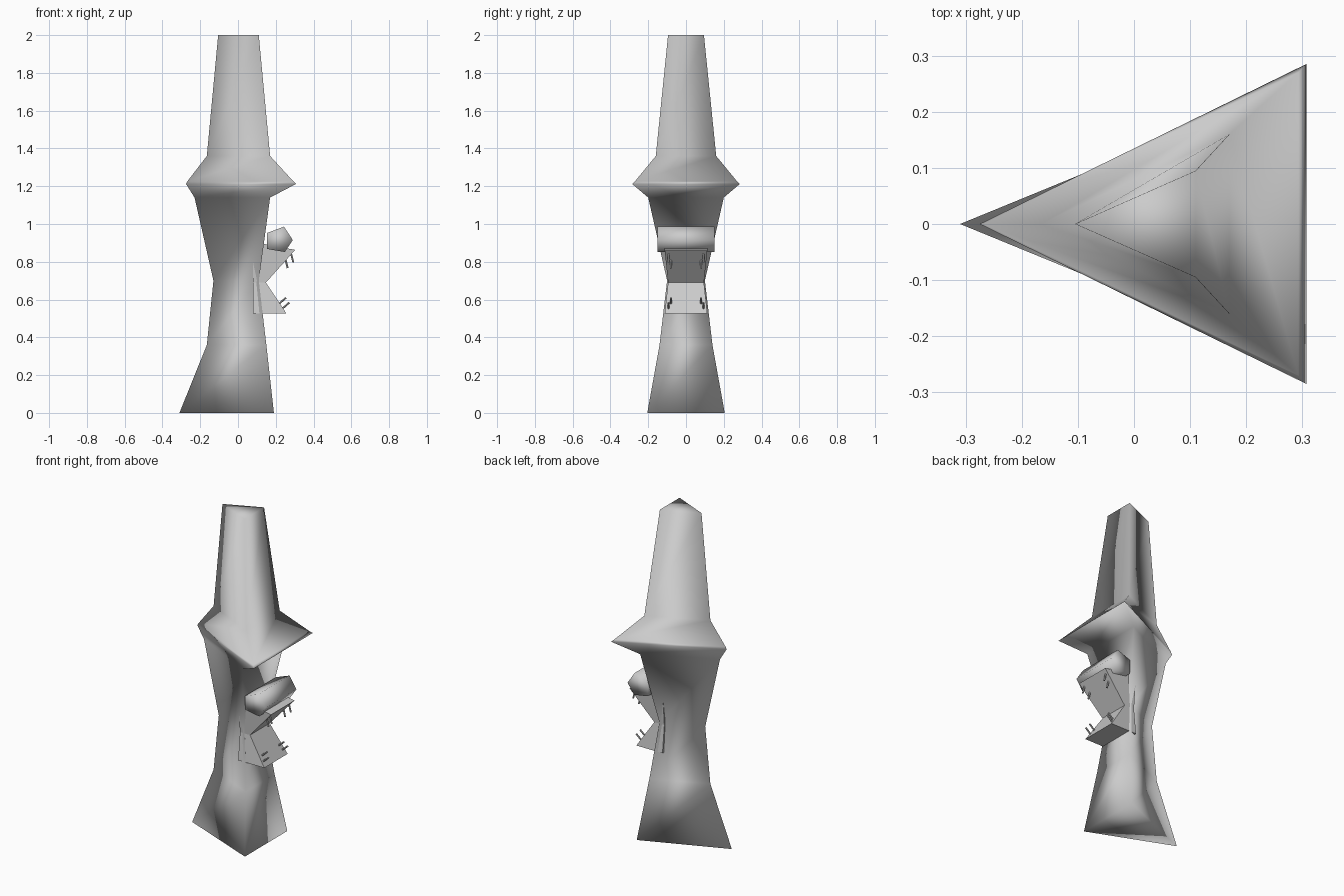
import bpy
import bmesh
from mathutils import Vector

if "Cube" in bpy.data.objects:
    bpy.data.objects.remove(bpy.data.objects["Cube"], do_unlink=True)

GREY = (0.6, 0.6, 0.6, 1.0)
grey = bpy.data.materials.new("stone grey")
grey.use_nodes = True
grey.diffuse_color = GREY
grey.node_tree.nodes["Principled BSDF"].inputs["Base Color"].default_value = GREY


def loft(name, rings, smooth):
    """Closed solid through a list of equal-length rings of points."""
    bm = bmesh.new()
    loops = [[bm.verts.new(p) for p in ring] for ring in rings]
    for low, high in zip(loops, loops[1:]):
        n = len(low)
        for i in range(n):
            j = (i + 1) % n
            bm.faces.new((low[i], low[j], high[j], high[i]))
    bm.faces.new(loops[0][::-1])
    bm.faces.new(loops[-1])
    bmesh.ops.recalc_face_normals(bm, faces=bm.faces)
    for face in bm.faces:
        face.smooth = smooth
    mesh = bpy.data.meshes.new(name)
    bm.to_mesh(mesh)
    bm.free()
    mesh.materials.append(grey)
    obj = bpy.data.objects.new(name, mesh)
    bpy.context.collection.objects.link(obj)
    return obj


# Three-sided body with hat brim: height, back corner x, front edge x, half width
body = [
    (0.0, -0.31, 0.19, 0.205),
    (0.36, -0.165, 0.15, 0.14),
    (0.70, -0.13, 0.11, 0.10),
    (1.14, -0.23, 0.17, 0.20),
    (1.212, -0.275, 0.307, 0.285),
    (1.226, -0.268, 0.293, 0.27),
    (1.36, -0.165, 0.17, 0.16),
    (2.0, -0.105, 0.11, 0.095),
]
loft("body", [[(b, 0, z), (f, -w, z), (f, w, z)] for z, b, f, w in body], True)

# Five-sided nose lying across the face
nose = [(0.153, 0.952), (0.243, 0.986), (0.29, 0.915), (0.248, 0.852), (0.153, 0.868)]
loft("nose", [[(x, y, z) for x, z in nose] for y in (-0.15, 0.15)], True)

# Open mouth: back height, front x, front height, half width
lips = [
    (0.525, 0.257, 0.525, 0.113),
    (0.69, 0.148, 0.69, 0.095),
    (0.905, 0.303, 0.863, 0.113),
]
loft("mouth", [[(0.08, -w, zb), (x, -w, z), (x, w, z), (0.08, w, zb)]
               for zb, x, z, w in lips], False)


def tooth(name, root, direction, length=0.055, radius=0.005):
    direction = Vector(direction).normalized()
    bpy.ops.mesh.primitive_cylinder_add(
        vertices=8, radius=radius, depth=length,
        location=Vector(root) + direction * (length / 2 - 0.01),
        rotation=direction.to_track_quat("Z", "Y").to_euler())
    obj = bpy.context.object
    obj.name = name
    obj.data.materials.append(grey)
    bpy.ops.object.shade_smooth_by_angle()


# A pair of teeth at each corner of both lips
for side, label in ((-1, "right"), (1, "left")):
    for i in range(2):
        y = side * (0.08 + 0.012 * i)
        tooth(f"upper_tooth_{label}_{i}", (0.252 + 0.03 * i, y, 0.81 + 0.03 * i), (0.25, 0, -1))
        tooth(f"lower_tooth_{label}_{i}", (0.22 + 0.018 * i, y, 0.58 - 0.025 * i), (0.75, 0, 0.65))
